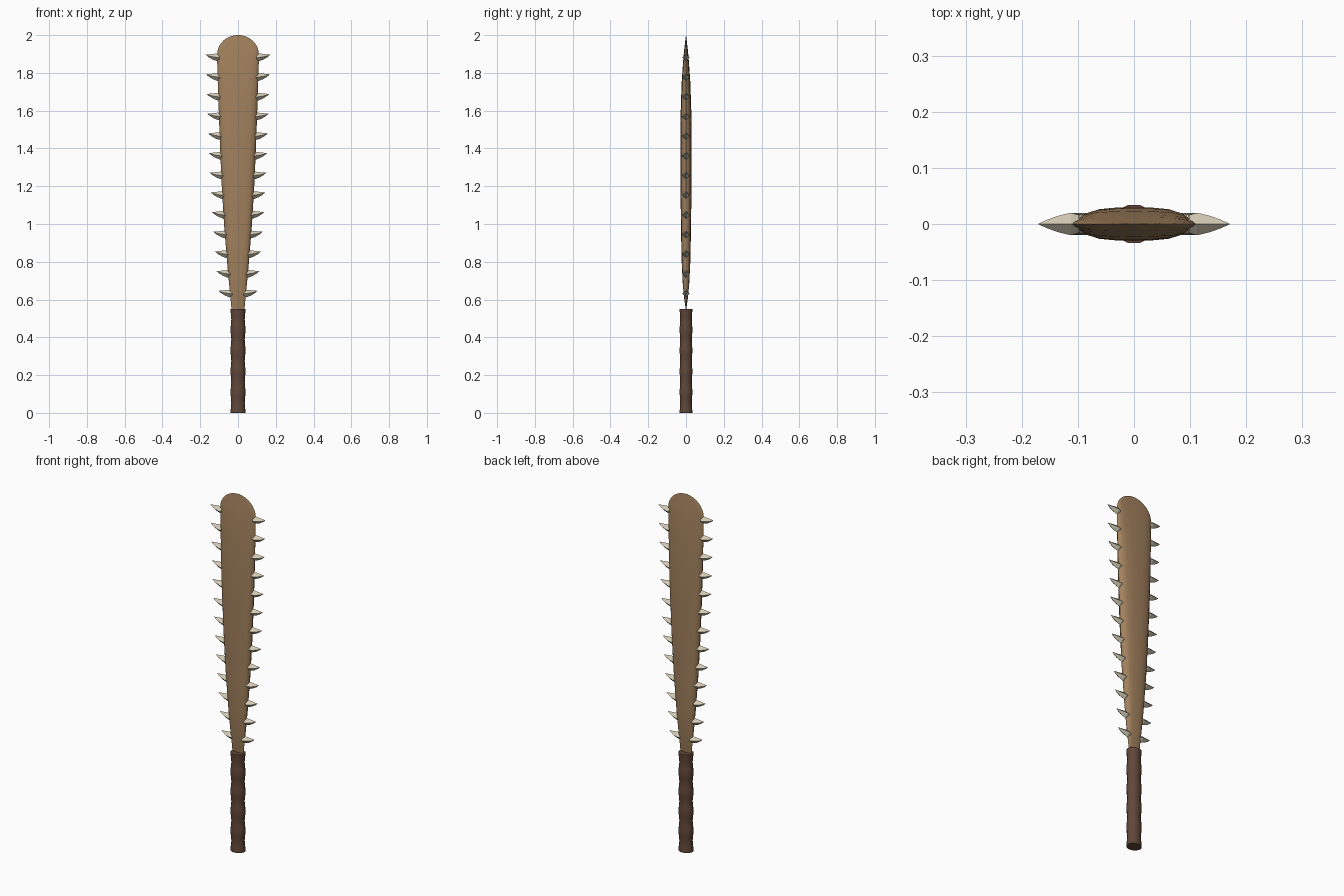
import bpy, bmesh
from math import sin, cos, pi, tau, sqrt

if "Cube" in bpy.data.objects:
    bpy.data.objects.remove(bpy.data.objects["Cube"])


def material(name, rgb):
    m = bpy.data.materials.new(name)
    m.diffuse_color = (*rgb, 1)
    m.use_nodes = True
    m.node_tree.nodes["Principled BSDF"].inputs["Base Color"].default_value = m.diffuse_color
    return m


WOOD = material("wood", (0.36, 0.22, 0.11))
WRAP = material("wrap", (0.12, 0.062, 0.04))
BONE = material("bone", (0.66, 0.6, 0.46))


def loft(bm, rings):
    """Skin closed rings of equal length and cap both ends."""
    rows = [[bm.verts.new(p) for p in r] for r in rings]
    n = len(rows[0])
    for a, b in zip(rows, rows[1:]):
        for i in range(n):
            j = (i + 1) % n
            bm.faces.new((a[i], a[j], b[j], b[i]))
    bm.faces.new(rows[0])
    bm.faces.new(rows[-1])


def finish(bm, name, mat, angle=None):
    bmesh.ops.remove_doubles(bm, verts=bm.verts, dist=1e-5)
    bmesh.ops.recalc_face_normals(bm, faces=bm.faces)
    me = bpy.data.meshes.new(name)
    bm.to_mesh(me)
    bm.free()
    ob = bpy.data.objects.new(name, me)
    bpy.context.collection.objects.link(ob)
    me.materials.append(mat)
    if angle:
        bpy.ops.object.select_all(action='DESELECT')
        ob.select_set(True)
        bpy.context.view_layer.objects.active = ob
        bpy.ops.object.shade_smooth_by_angle(angle=angle)
    return ob


def interp(table, z, col):
    for a, b in zip(table, table[1:]):
        if z <= b[0]:
            return a[col] + (b[col] - a[col]) * (z - a[0]) / (b[0] - a[0])
    return table[-1][col]


# Blade: height, half width, half thickness
BLADE = [(0.545, 0.034, 0.001), (0.60, 0.039, 0.009), (0.68, 0.047, 0.017),
         (0.80, 0.058, 0.023), (1.00, 0.074, 0.027), (1.20, 0.086, 0.029),
         (1.40, 0.095, 0.030), (1.60, 0.102, 0.028), (1.75, 0.107, 0.023),
         (1.85, 0.110, 0.016), (1.90, 0.110, 0.012)]
CAP = [(1.90 + 0.1 * sin(a), 0.11 * cos(a), 0.012 * (1 - sin(a)) + 0.0004)
       for a in (pi / 2 * i / 8 for i in range(1, 8))]
CAP.append((2.0, 0.008, 0.0003))
UPPER = [(1, 0), (0.95, 0.38), (0.84, 0.68), (0.65, 0.88), (0.35, 0.97), (0, 1)]
half = UPPER + [(-x, y) for x, y in UPPER[-2::-1]]
SECTION = half + [(-x, -y) for x, y in half[1:-1]]
bm = bmesh.new()
loft(bm, [[(x * w, y * t, z) for x, y in SECTION] for z, w, t in BLADE + CAP])
finish(bm, "blade", WOOD, 0.7)

# Handle: oval grip with wrapped bulges and a small foot rim
bm = bmesh.new()
rings = []
N = 48
for k in range(N + 1):
    z = 0.55 * k / N
    s = 0.95 + 0.05 * cos(tau * z / 0.11)
    rings.append([(0.041 * s * cos(tau * i / 12 + pi / 12),
                   0.035 * s * sin(tau * i / 12 + pi / 12), z) for i in range(12)])
loft(bm, rings)
finish(bm, "handle_wrap", WRAP, 0.7)

# Teeth: four-sided curved spikes along both edges, tips swept upward
for side, label in ((1, "right"), (-1, "left")):
    bm = bmesh.new()
    for i in range(13):
        z = 0.632 + i * 0.1042
        x = interp(BLADE, z, 1) - 0.012
        length = 0.073
        rings = []
        for t, r, lift in ((0, 0.8, -0.002), (0.2, 1, 0), (0.5, 0.74, 0.003),
                           (0.78, 0.38, 0.008), (1, 0.01, 0.014)):
            px = side * (x + t * length)
            rings.append([(px, 0.02 * r * cos(a), z + lift + 0.02 * r * sin(a))
                          for a in (tau * j / 4 for j in range(4))])
        loft(bm, rings)
    finish(bm, "teeth_" + label, BONE)
